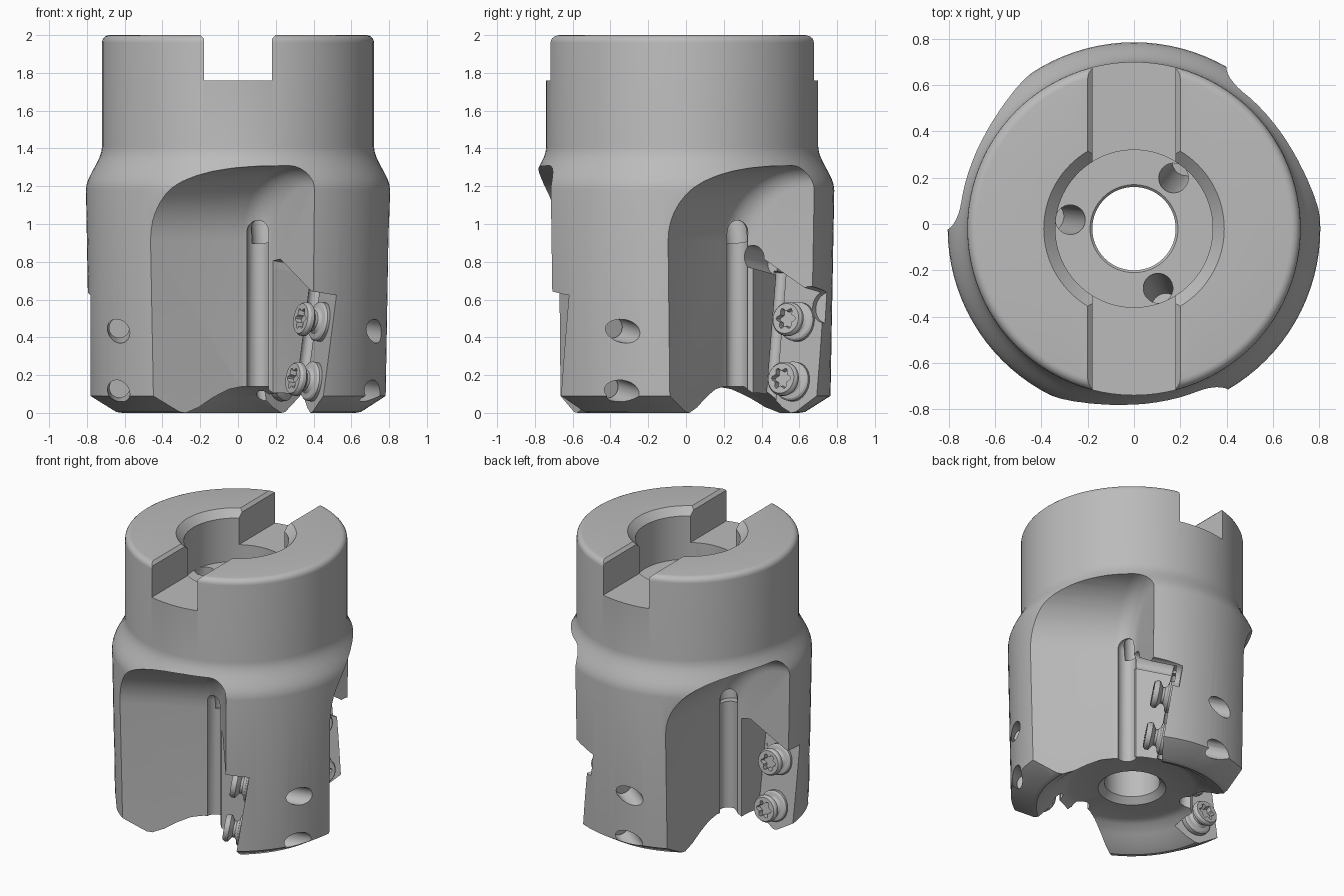
import bpy, bmesh, math
from mathutils import Matrix, Vector

if "Cube" in bpy.data.objects:
    bpy.data.objects.remove(bpy.data.objects["Cube"], do_unlink=True)

AXIS = Matrix.Translation((0, -0.02, 0))
TURNS = [Matrix.Rotation(math.radians(a), 4, 'Z') for a in (0, 120, 240)]

steel = bpy.data.materials.new("steel_grey")
steel.use_nodes = True
GREY = (0.5, 0.5, 0.5, 1)
steel.diffuse_color = GREY
steel.node_tree.nodes["Principled BSDF"].inputs["Base Color"].default_value = GREY


def finish(name, bm):
    bmesh.ops.recalc_face_normals(bm, faces=bm.faces)
    mesh = bpy.data.meshes.new(name)
    bm.to_mesh(mesh)
    bm.free()
    mesh.materials.append(steel)
    ob = bpy.data.objects.new(name, mesh)
    bpy.context.collection.objects.link(ob)
    return ob


def loft(sections, closed=False):
    """Skin a row of equal point loops, capped unless the row is closed."""
    bm = bmesh.new()
    rings = [[bm.verts.new(p) for p in s] for s in sections]
    pairs = list(zip(rings, rings[1:]))
    if closed:
        pairs.append((rings[-1], rings[0]))
    else:
        bm.faces.new(rings[0])
        bm.faces.new(rings[-1])
    for a, b in pairs:
        for k in range(len(a)):
            j = (k + 1) % len(a)
            bm.faces.new((a[k], a[j], b[j], b[k]))
    return bm


def lathe(profile, segs, closed=False, star=()):
    """Revolve (radius, z) points; rings listed in star get six lobes."""
    sections = []
    for i, (r, z) in enumerate(profile):
        lobe = 0.2 if i in star else 0
        ring = []
        for k in range(segs):
            a = math.tau * k / segs
            q = r * (1 + lobe * math.cos(6 * a))
            ring.append((q * math.cos(a), q * math.sin(a), z))
        sections.append(ring)
    return loft(sections, closed)


def rod(p, q, r, segs=24):
    p, q = Vector(p), Vector(q)
    bm = bmesh.new()
    m = Matrix.Translation((p + q) / 2) @ (q - p).to_track_quat('Z', 'Y').to_matrix().to_4x4()
    bmesh.ops.create_cone(bm, cap_ends=True, segments=segs, radius1=r, radius2=r,
                          depth=(q - p).length, matrix=m)
    return bm


cutters = []


def cut(bm, turns=TURNS, local=Matrix()):
    for t in turns:
        copy = bm.copy()
        copy.transform(t @ local)
        ob = finish("cutter", copy)
        ob.hide_render = True
        cutters.append(ob)
    bm.free()


def quarter(steps):
    return [math.pi / 2 * i / steps for i in range(steps + 1)]


# Body: one turned profile with bore, counterbore, shoulder and dished underside
shoulder = []
for i in range(9):
    t = i / 8
    shoulder.append((0.805 - 0.085 * (3 * t * t - 2 * t ** 3), 1.18 + 0.23 * t))
rim = [(0.68 + 0.04 * math.cos(a), 1.96 + 0.04 * math.sin(a)) for a in quarter(5)]
profile = ([(0.18, 0.18), (0.22, 0.14), (0.40, 0.14), (0.44, 0.125), (0.50, 0.08),
            (0.56, 0.03), (0.62, 0), (0.65, 0.005), (0.785, 0.09)]
           + shoulder + rim
           + [(0.39, 2), (0.34, 1.95), (0.34, 1.64), (0.19, 1.64), (0.18, 1.63)])
body = finish("cutter_body", lathe(profile, 96, closed=True))

# Drive slot across the top with chamfered lips
slot = [(-0.18, 1.76), (0.18, 1.76), (0.18, 1.98), (0.22, 2.02), (-0.22, 2.02), (-0.18, 1.98)]
cut(loft([[(x, y, z) for x, z in slot] for y in (-1, 1)]), [Matrix()])

# Chip flutes: flat wall that sweeps outward at the top, with a filleted cutting side
J = Vector((0.12, -0.35, 0))
u = Vector((-0.888, -0.46, 0))
w = Vector((0.46, -0.888, 0))
FILLET = 0.11


def flute_section(inset, along):
    r = 0.4 - inset
    side = [(inset, -0.3)]
    side += [(0.4 - r * math.cos(a), 0.91 + r * math.sin(a)) for a in quarter(12)]
    side += [(1, 1.31 - inset), (1, -0.3)]
    return [J + v * (w - 0.215 * u) + along * u + Vector((0, 0, z)) for v, z in side]


sections = [flute_section(FILLET * (1 - math.sin(a)), FILLET * (1 - math.cos(a)))
            for a in quarter(6)]
cut(loft(sections + [flute_section(0, 1.3)]))

# Round-ended groove in the flute corner
groove_end = [(0.06 * math.cos(a), 0.96 + 0.06 * math.sin(a)) for a in quarter(6)[:-1]]
cut(lathe([(0.06, -0.2)] + groove_end, 24),
    local=Matrix.Translation(J + 0.03 * (u + w)))

# Coolant channels from the counterbore to the flutes
ray = Vector((math.cos(math.radians(-68)), math.sin(math.radians(-68)), 0))
cut(rod(0.26 * ray + Vector((0, 0, 1.78)), 0.37 * ray + Vector((0, 0, 0.9)), 0.064))

# Tilted seat frame: x outward, y up, z out of the seat
n = Vector((-0.88, -0.47, 0.15)).normalized()
d = Vector((0.47, -0.88, 0)).normalized()
e = n.cross(d)
SEAT = Matrix.Translation((0.449, -0.459, 0.48)) @ Matrix((d, e, n)).transposed().to_4x4()

# Seat pocket, its corner reliefs and the screw through holes
seat = [(-0.15, -0.7), (-0.15, 0.29), (-0.09, 0.30), (0.16, 0.14), (0.5, 0.12), (0.5, -0.7)]
cut(loft([[(s, t, h + 0.15 * s) for s, t in seat] for h in (0, 0.4)]), local=SEAT)
cut(rod((-0.15, 0.31, 0.02), (-0.15, 0.31, 0.4), 0.06), local=SEAT)
cut(rod((0.17, 0.08, -0.02), (0.17, 0.08, 0.3), 0.085), local=SEAT)
cut(rod((-0.15, -0.7, -0.01), (-0.15, 0.27, -0.01), 0.035), local=SEAT)
SCREWS = (0, -0.32)
for h in SCREWS:
    cut(rod((0, h, -0.9), (0, h, 0.05), 0.062), local=SEAT)

# Carve the body
for c in cutters:
    m = body.modifiers.new("cut", 'BOOLEAN')
    m.operation = 'DIFFERENCE'
    m.solver = 'MANIFOLD'
    m.object = c
bpy.context.view_layer.update()
carved = bpy.data.meshes.new_from_object(
    body.evaluated_get(bpy.context.evaluated_depsgraph_get()))
body.modifiers.clear()
body.data = carved
body.data.materials.clear()
body.data.materials.append(steel)
for c in cutters:
    bpy.data.objects.remove(c, do_unlink=True)
body.matrix_world = AXIS
parts = [body]

# Clamping screws: flange, neck and lobed socket head
spool = [(0.055, -0.2), (0.055, -0.005), (0.10, -0.005), (0.105, 0.005), (0.105, 0.03),
         (0.095, 0.04), (0.07, 0.045), (0.055, 0.06), (0.055, 0.075), (0.085, 0.095),
         (0.09, 0.10), (0.09, 0.12), (0.08, 0.135), (0.05, 0.135), (0.047, 0.10)]
for i, t in enumerate(TURNS):
    for h, label in zip(SCREWS, ("upper", "lower")):
        screw = finish(f"{label}_screw_{i + 1}", lathe(spool, 36, star=(13, 14)))
        screw.matrix_world = AXIS @ t @ SEAT @ Matrix.Translation((0, h, 0))
        parts.append(screw)

# Smooth shading with sharp machined edges
bpy.ops.object.select_all(action='DESELECT')
for ob in parts:
    ob.select_set(True)
bpy.context.view_layer.objects.active = body
bpy.ops.object.shade_smooth_by_angle(angle=math.radians(30))
